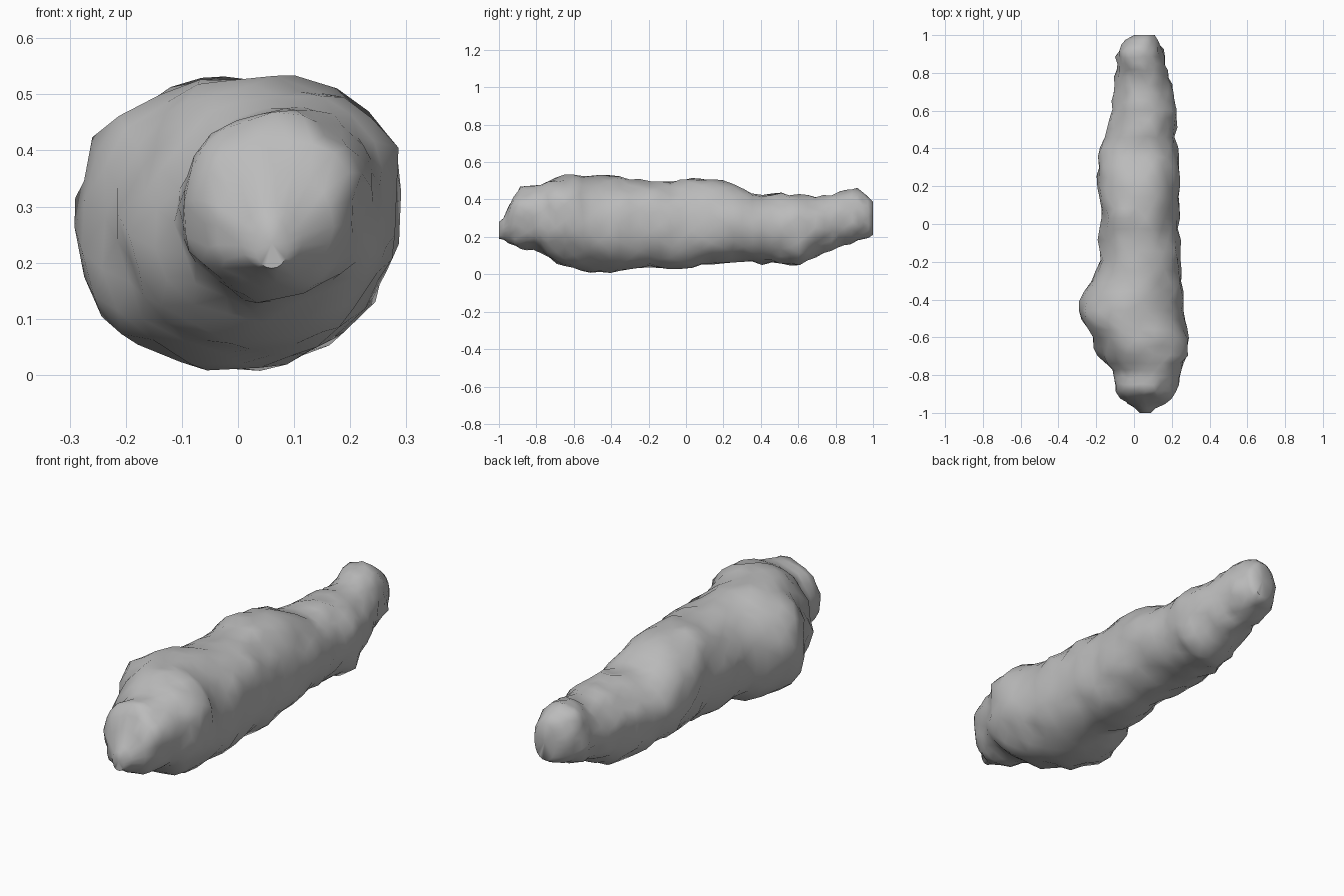
import bpy, bmesh, math
from mathutils import Vector, noise

cube = bpy.data.objects.get("Cube")
if cube:
    bpy.data.objects.remove(cube, do_unlink=True)

# One plain stone colour
GREY = (0.5, 0.5, 0.5, 1)
stone = bpy.data.materials.new("stone grey")
stone.use_nodes = True
stone.diffuse_color = GREY
bsdf = stone.node_tree.nodes["Principled BSDF"]
bsdf.inputs["Base Color"].default_value = GREY
bsdf.inputs["Roughness"].default_value = 0.8

# Outline along the length: y, x low, x high, z low, z high, lean of the section
OUTLINE = [
    (-1.0, .03, .09, .19, .28, 0), (-.96, -.01, .13, .18, .31, 0),
    (-.935, -.06, .2, .16, .41, 0), (-.88, -.09, .22, .14, .47, 0),
    (-.78, -.11, .26, .12, .48, .05), (-.69, -.19, .29, .06, .52, .08),
    (-.6, -.22, .29, .03, .54, .08), (-.48, -.3, .26, 0, .525, -.03),
    (-.37, -.27, .26, .01, .52, 0), (-.22, -.18, .25, .04, .5, 0),
    (-.07, -.18, .25, .02, .5, -.05), (.05, -.17, .24, .04, .52, -.08),
    (.22, -.19, .24, .06, .5, -.05), (.32, -.2, .24, .07, .45, 0),
    (.45, -.16, .22, .06, .43, 0), (.6, -.12, .23, .04, .43, 0),
    (.72, -.1, .2, .11, .41, 0), (.83, -.09, .17, .14, .44, 0),
    (.91, -.09, .15, .17, .46, 0), (.97, -.05, .13, .19, .42, 0),
    (1.0, .0, .11, .21, .39, 0)]
SIDES, RINGS = 20, 46


def section(y):
    """Blend the outline at a station along the length."""
    for a, b in zip(OUTLINE, OUTLINE[1:]):
        if y <= b[0]:
            t = (y - a[0]) / (b[0] - a[0])
            return [p + (q - p) * t for p, q in zip(a[1:], b[1:])]
    return OUTLINE[-1][1:]


def rounded(v):
    """Slightly squared circle."""
    return math.copysign(abs(v) ** 0.92, v)


# Lofted body, closer rings towards both ends
bm = bmesh.new()
rings = []
for i in range(RINGS):
    u = 2 * i / (RINGS - 1) - 1
    y = 0.55 * u + 0.45 * math.sin(u * math.pi / 2)
    x0, x1, z0, z1, lean = section(y)
    ring = []
    for j in range(SIDES):
        a = 2 * math.pi * (j + 0.5 * (i % 2)) / SIDES
        up = rounded(math.sin(a))
        across = (rounded(math.cos(a)) + lean * up) / math.hypot(1, lean)
        ring.append(bm.verts.new(((x0 + x1 + across * (x1 - x0)) / 2, y,
                                  (z0 + z1 + up * (z1 - z0)) / 2)))
    rings.append(ring)
for i, (r, s) in enumerate(zip(rings, rings[1:])):
    for j in range(SIDES):
        k = (j + 1) % SIDES
        if i % 2 == 0:
            tris = (r[j], r[k], s[j]), (r[k], s[k], s[j])
        else:
            tris = (r[j], s[k], s[j]), (r[j], r[k], s[k])
        for t in tris:
            bm.faces.new(t)
for ring in (rings[0], rings[-1]):
    bmesh.ops.poke(bm, faces=[bm.faces.new(ring)])
bmesh.ops.recalc_face_normals(bm, faces=bm.faces)

# Lumps, dents and chipped ridges, fading out at the blunt tips
bm.normal_update()
moves = []
for v in bm.verts:
    p = v.co
    lump = noise.noise(p * 9 + Vector((3, 7, 1))) * 0.014
    chip = noise.noise(p * 21 + Vector((9, 2, 5))) * 0.014
    drift = noise.noise_vector(p * 16) * 0.012
    fade = min(1, (1 - abs(p.y)) * 12)
    moves.append((v.normal * (lump + chip - 0.002) + drift) * fade)
for v, m in zip(bm.verts, moves):
    v.co += m
    v.co.z = max(v.co.z, 0)

mesh = bpy.data.meshes.new("rock_body")
bm.to_mesh(mesh)
bm.free()
mesh.materials.append(stone)
body = bpy.data.objects.new("rock_body", mesh)
bpy.context.collection.objects.link(body)
bpy.context.view_layer.objects.active = body
body.select_set(True)
bpy.ops.object.shade_smooth_by_angle(angle=math.radians(60))
